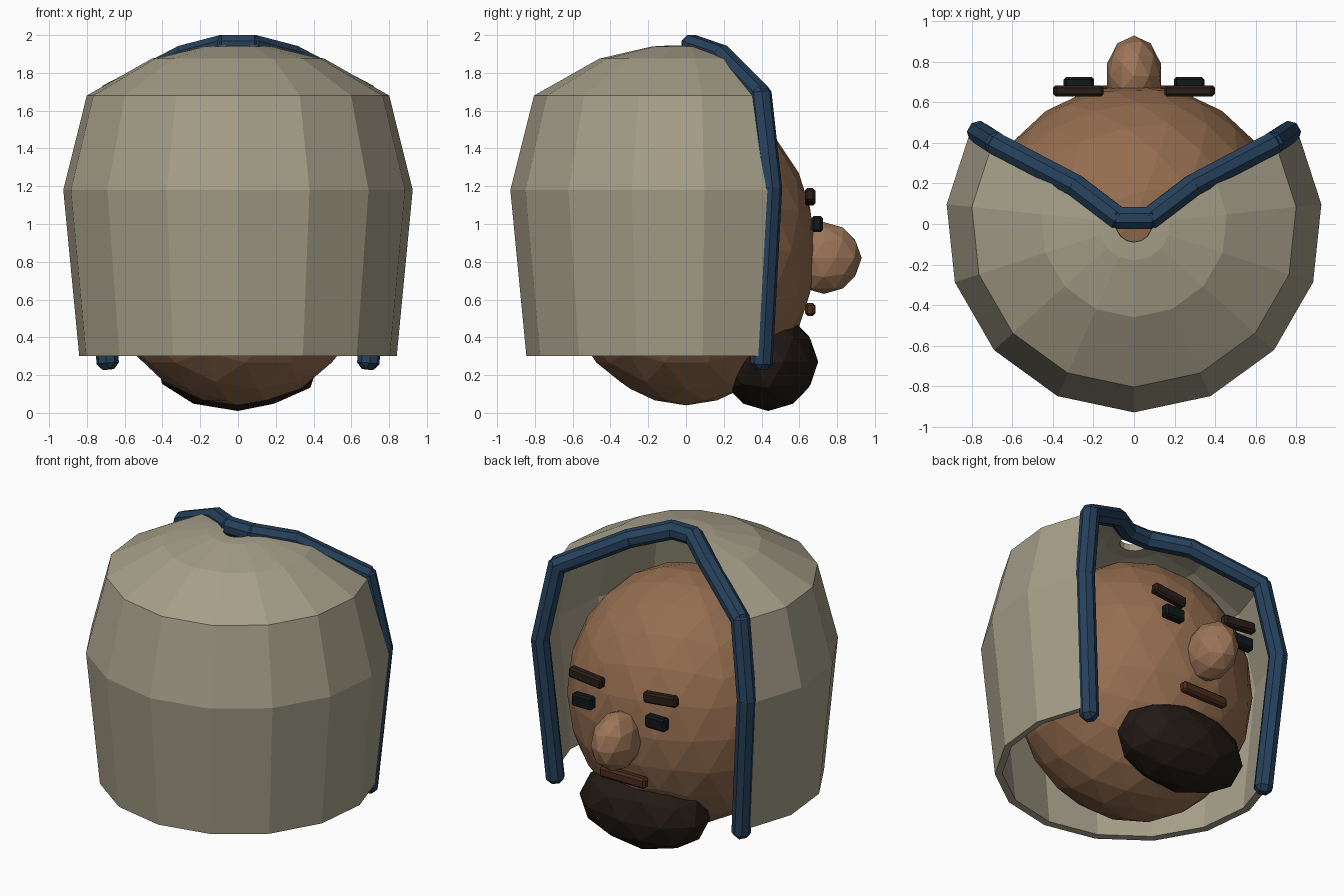
import bpy, bmesh, math
from mathutils import Vector, Matrix

if "Cube" in bpy.data.objects:
    bpy.data.objects.remove(bpy.data.objects["Cube"])


def material(name, rgb):
    m = bpy.data.materials.new(name)
    m.diffuse_color = (*rgb, 1)
    m.use_nodes = True
    m.node_tree.nodes["Principled BSDF"].inputs["Base Color"].default_value = m.diffuse_color
    return m


SKIN = material("skin", (0.30, 0.155, 0.08))
NOSE = material("nose_skin", (0.33, 0.175, 0.095))
HAIR = material("hair", (0.016, 0.010, 0.007))
BROW = material("brow_hair", (0.025, 0.014, 0.009))
EYE = material("eye", (0.006, 0.009, 0.011))
LIP = material("lip", (0.07, 0.025, 0.012))
CLOTH = material("cloth", (0.38, 0.345, 0.25))
TRIM = material("trim", (0.019, 0.052, 0.105))


def add_object(name, bm, mat):
    bmesh.ops.recalc_face_normals(bm, faces=bm.faces)
    mesh = bpy.data.meshes.new(name)
    bm.to_mesh(mesh)
    bm.free()
    mesh.materials.append(mat)
    obj = bpy.data.objects.new(name, mesh)
    bpy.context.collection.objects.link(obj)
    return obj


def ball(name, centre, radii, detail, mat):
    bm = bmesh.new()
    bmesh.ops.create_icosphere(bm, subdivisions=detail, radius=1,
        matrix=Matrix.Translation(centre) @ Matrix.Diagonal((*radii, 1)))
    return add_object(name, bm, mat)


def block(name, size, bevel, matrix, mat):
    bm = bmesh.new()
    bmesh.ops.create_cube(bm, size=1, matrix=Matrix.Diagonal((*size, 1)))
    bmesh.ops.bevel(bm, geom=bm.edges[:], offset=bevel, segments=1,
                    affect='EDGES', profile=0.5)
    bm.transform(matrix)
    return add_object(name, bm, mat)


# Head, nose and beard
ball("head", (0, 0, 0.86), (0.74, 0.69, 0.82), 3, SKIN)
ball("nose", (0, 0.73, 0.82), (0.14, 0.2, 0.19), 2, NOSE)
ball("beard", (0, 0.435, 0.27), (0.45, 0.265, 0.26), 2, HAIR)

# Eyes, tilted brows and mouth
for s, side in ((1, "right"), (-1, "left")):
    block(side + "_eye", (0.15, 0.06, 0.085), 0.012,
          Matrix.Translation((s * 0.272, 0.695, 1.0)), EYE)
    block(side + "_brow", (0.245, 0.055, 0.07), 0.012,
          Matrix.Translation((s * 0.275, 0.657, 1.143))
          @ Matrix.Rotation(math.radians(-6 * s), 4, 'Y'), BROW)
block("mouth", (0.34, 0.055, 0.07), 0.014,
      Matrix.Translation((0, 0.657, 0.548)), LIP)

# Hood: a profile swept 240 degrees round the back
PROFILE = [(0.845, 0.30), (0.93, 1.18), (0.805, 1.68), (0.46, 1.875),
           (0.18, 1.94), (0.09, 1.945)]
bm = bmesh.new()
rings = []
for i in range(11):
    a = math.radians(-120 + 24 * i)
    rings.append([bm.verts.new((r * math.sin(a), -r * math.cos(a), z))
                  for r, z in PROFILE])
for a, b in zip(rings, rings[1:]):
    for j in range(len(PROFILE) - 1):
        bm.faces.new((a[j], b[j], b[j + 1], a[j + 1]))
hood = add_object("hood", bm, CLOTH)
shell = hood.modifiers.new("thickness", 'SOLIDIFY')
shell.thickness = 0.045
shell.offset = -1


# Trim: chamfered bars following the open edge of the hood
def bar(name, p, q, across):
    p, q, t = Vector(p), Vector(q), Vector(across)
    d = (q - p).normalized()
    x = (t - d * t.dot(d)).normalized()
    y = d.cross(x)
    m = Matrix((x, y, d)).transposed().to_4x4()
    m.translation = (p + q) / 2
    block(name, (0.11, 0.11, (q - p).length + 0.08), 0.032, m, TRIM)


PATH = [(0.69, 0.40, 0.27), (0.765, 0.45, 1.19), (0.68, 0.395, 1.685),
        (0.29, 0.19, 1.89), (0.08, 0.03, 1.945)]
for s, side in ((1, "right"), (-1, "left")):
    pts = [(s * x, y, z) for x, y, z in PATH]
    for i in range(4):
        bar(f"{side}_trim_{i + 1}", pts[i], pts[i + 1], (-0.5 * s, 0.866, 0))
bar("top_trim", (-0.08, 0.03, 1.945), (0.08, 0.03, 1.945), (0, 1, 0))
